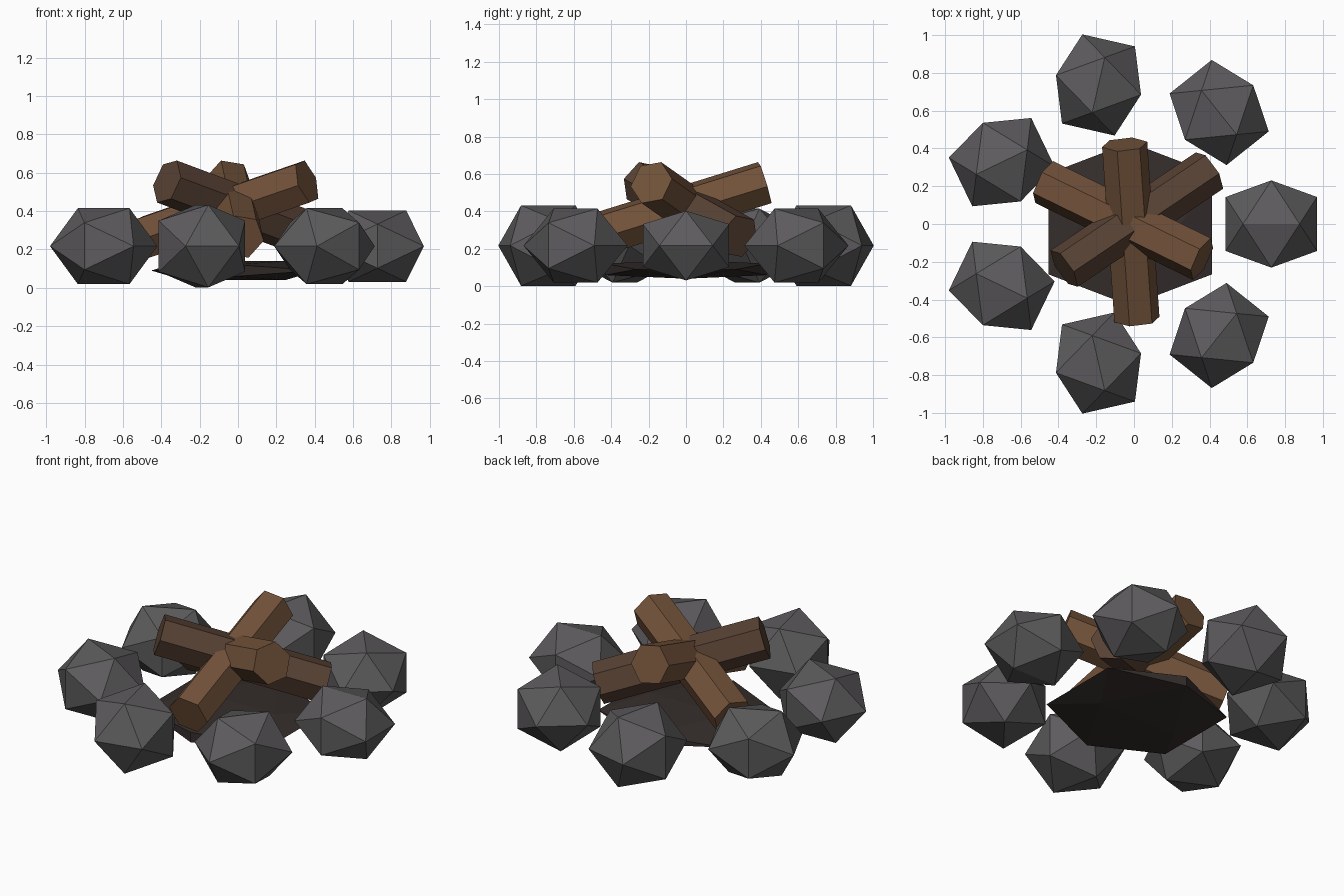
import bpy, bmesh
from math import sin, cos, tau, radians
from mathutils import Matrix, Vector

if "Cube" in bpy.data.objects:
    bpy.data.objects.remove(bpy.data.objects["Cube"])

PHI = (1 + 5 ** 0.5) / 2


def material(name, rgb):
    m = bpy.data.materials.new(name)
    m.diffuse_color = (*rgb, 1)
    m.use_nodes = True
    m.node_tree.nodes["Principled BSDF"].inputs["Base Color"].default_value = m.diffuse_color
    return m


stone_mat = material("stone", (0.11, 0.105, 0.11))
ash_mat = material("ash", (0.035, 0.027, 0.025))
bark_mat = material("bark", (0.17, 0.085, 0.042))
dark_bark_mat = material("dark_bark", (0.1, 0.055, 0.035))


def hull_object(name, points, matrix, mat):
    """Convex flat-faced object from a point cloud."""
    bm = bmesh.new()
    for p in points:
        bm.verts.new(p)
    bmesh.ops.convex_hull(bm, input=bm.verts)
    bmesh.ops.dissolve_limit(bm, angle_limit=radians(1), verts=bm.verts, edges=bm.edges)
    bmesh.ops.recalc_face_normals(bm, faces=bm.faces)
    me = bpy.data.meshes.new(name)
    bm.to_mesh(me)
    bm.free()
    me.materials.append(mat)
    ob = bpy.data.objects.new(name, me)
    ob.matrix_world = matrix
    bpy.context.collection.objects.link(ob)
    return ob


def icosahedron(hx, hy, hz):
    """Icosahedron with an edge on top, given its half extents."""
    pts = []
    for a in (-1, 1):
        for b in (-1, 1):
            s = b / PHI
            pts += [(a * hx, s * hy, 0), (s * hx, 0, a * hz), (0, a * hy, s * hz)]
    return pts


CX = -0.02  # fire centre

# Ring of seven stones, heights vary a little
heights = [0.186, 0.198, 0.215, 0.198, 0.198, 0.215, 0.198]
for i, h in enumerate(heights):
    a = tau * i / 7
    r = 0.755 if i else 0.747
    mat = Matrix.Translation((CX + r * cos(a), r * sin(a), 0.217)) @ Matrix.Rotation(-a, 4, 'Z')
    hull_object(f"ring_stone_{i + 1}", icosahedron(0.242, 0.231, h), mat, stone_mat)

# Flattened ash bed
hull_object("ash_bed", icosahedron(0.432, 0.432, 0.05),
            Matrix.Translation((CX, 0, 0.09)), ash_mat)

# Three leaning hexagonal logs, each with one raised end
R, HALF, TILT = 0.122, 0.486, radians(17.2)
log_pts = [(R * sin(tau * k / 6), R * cos(tau * k / 6), z)
           for k in range(6) for z in (-HALF, HALF)]
for i, mat in enumerate((bark_mat, dark_bark_mat, bark_mat)):
    a = radians(94 + 120 * i)
    out = Vector((cos(a), sin(a), 0))
    axis = out * cos(TILT) + Vector((0, 0, sin(TILT)))
    up = Vector((0, 0, cos(TILT))) - out * sin(TILT)
    rot = Matrix((up, axis.cross(up), axis)).transposed().to_4x4()
    pos = Vector((CX, 0, 0.41)) - out * 0.042
    hull_object(f"log_{i + 1}", log_pts,
                Matrix.Translation(pos) @ rot @ Matrix.Rotation(radians(10), 4, 'Z'), mat)
